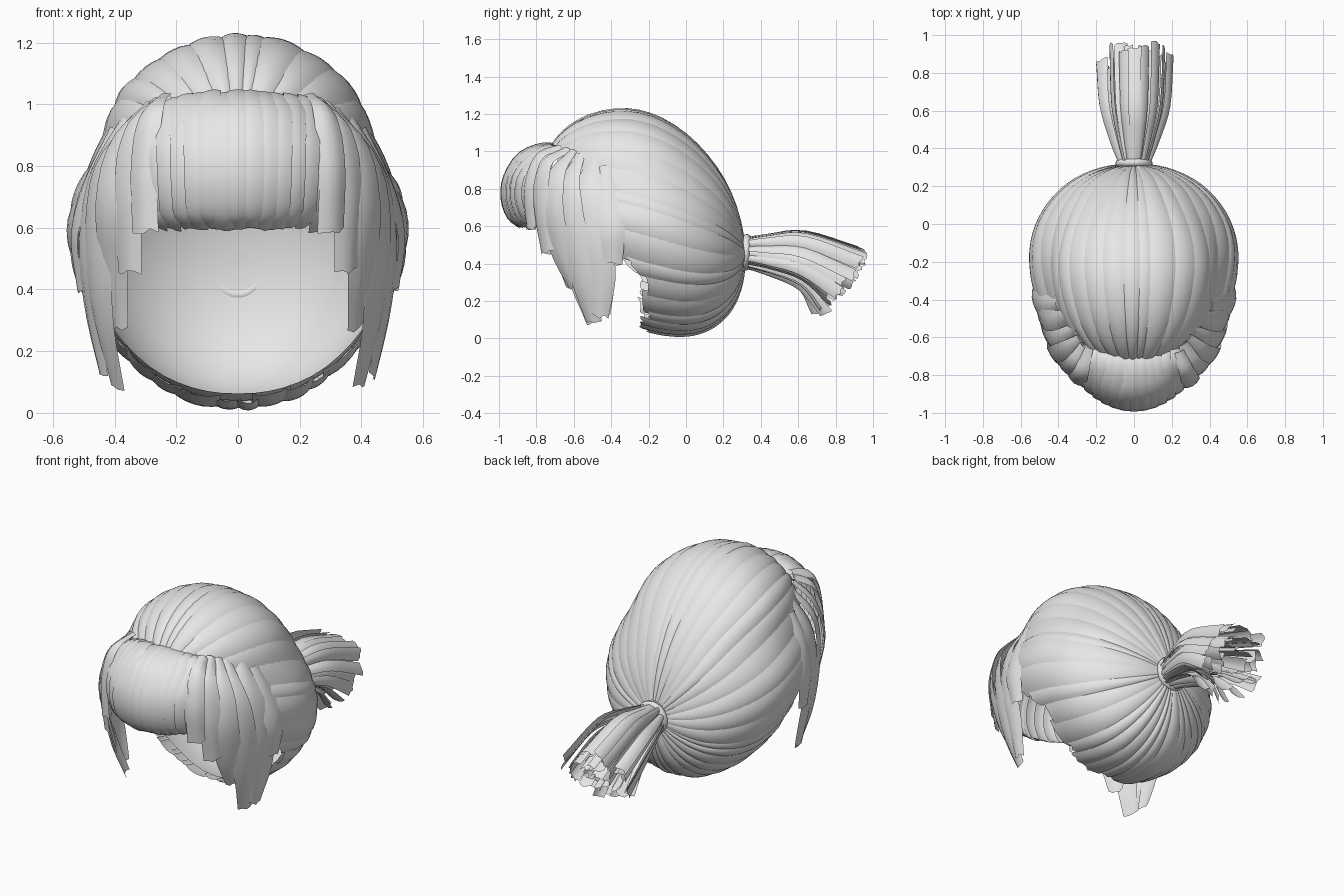
import bpy, math, random
from mathutils import Vector as V

if "Cube" in bpy.data.objects:
    bpy.data.objects.remove(bpy.data.objects["Cube"])

random.seed(4)
hair = bpy.data.materials.new("light grey hair")
hair.diffuse_color = (0.8, 0.8, 0.8, 1)
hair.use_nodes = True
hair.node_tree.nodes["Principled BSDF"].inputs["Base Color"].default_value = hair.diffuse_color


def make(name, grids):
    """Mesh made of point grids (rows of columns), one grid per strand."""
    verts, faces = [], []
    for g in grids:
        o, n = len(verts), len(g[0])
        verts += [p for row in g for p in row]
        for i in range(len(g) - 1):
            for j in range(n - 1):
                a = o + i * n + j
                faces.append((a, a + 1, a + n + 1, a + n))
    me = bpy.data.meshes.new(name)
    me.from_pydata(verts, [], faces)
    me.materials.append(hair)
    ob = bpy.data.objects.new(name, me)
    bpy.context.collection.objects.link(ob)
    bpy.ops.object.select_all(action='DESELECT')
    ob.select_set(True)
    bpy.context.view_layer.objects.active = ob
    bpy.ops.object.shade_smooth_by_angle(angle=math.radians(40))
    return ob


def spline(pts, n):
    """Smooth curve through a few points."""
    p = [V(q) for q in pts]
    p = [2 * p[0] - p[1]] + p + [2 * p[-1] - p[-2]]
    out = []
    for k in range(n + 1):
        x = k / n * (len(p) - 3)
        i = min(int(x), len(p) - 4)
        t = x - i
        a, b, c, d = p[i:i + 4]
        out.append(0.5 * (2 * b + (c - a) * t + (2 * a - 5 * b + 4 * c - d) * t * t
                          + (3 * b - a - 3 * c + d) * t ** 3))
    return out


def ribbon(pts, widths, outward, bulge=0.015, jag=0.02, n=14, cols=5):
    """Curved strand along pts; outward(point) gives its facing."""
    path = spline(pts, n)
    rows = []
    for i, p in enumerate(path):
        t = (path[min(i + 1, n)] - path[max(i - 1, 0)]).normalized()
        nn = outward(p)
        nn = (nn - t * nn.dot(t)).normalized()
        w = t.cross(nn)
        s = i / n * (len(widths) - 1)
        k = min(int(s), len(widths) - 2)
        width = widths[k] + (widths[k + 1] - widths[k]) * (s - k)
        row = []
        for j in range(cols):
            c = 2 * j / (cols - 1) - 1
            q = p + w * c * width / 2 + nn * bulge * (1 - c * c)
            if i == n:
                q += t * random.uniform(-jag, jag)
            row.append(q)
        rows.append(row)
    return rows


# Skull cap: strands fanning out from the tie over a leaning ellipsoid
TILT = math.radians(15)
POLE = V((0, math.cos(TILT), -math.sin(TILT)))
UP = V((0, math.sin(TILT), math.cos(TILT)))
HAIRLINE = [(0, 153), (35, 150), (62, 143), (78, 126), (95, 111), (109, 104),
            (122, 94), (150, 92), (181, 95)]


def skull(theta, phi, r=1.0):
    d = POLE * math.cos(theta) + (UP * math.cos(phi) + V((1, 0, 0)) * math.sin(phi)) * math.sin(theta)
    z = 0.61 * d.z * r
    y = -0.18 - 0.25 * z + (0.48 if d.y > 0 else 0.6) * d.y * r
    slim = 1 - 0.07 * math.exp(-((d.z - 0.42) / 0.25) ** 2)
    return V((0.54 * d.x * r * slim, y, 0.62 + z))


def hairline(phi):
    a = abs(math.degrees(phi))
    a = min(a, 360 - a)
    for (a0, t0), (a1, t1) in zip(HAIRLINE, HAIRLINE[1:]):
        if a <= a1:
            return math.radians(t0 + (t1 - t0) * (a - a0) / (a1 - a0))


def cap_strand(phi, half, r0, jag):
    rows = []
    tip = random.uniform(-jag, jag)
    lean = random.uniform(-0.02, 0.02)
    for i in range(21):
        row = []
        for j in range(7):
            c = 1 - j / 3
            f = phi + c * half + lean * math.sin(math.pi * i / 20)
            end = hairline(f) + math.radians(tip + random.uniform(-1, 1))
            th = math.radians(9)
            th += (end - th) * i / 20
            flare = 0.025 * math.exp(-((abs(f) - 1.65) / 0.25) ** 2) * math.sin(th)
            r = r0 + flare + 0.02 * (1 - c * c) * min(1, math.sin(th) * 1.5 + 0.1)
            row.append(skull(th, f, r))
        rows.append(row)
    return rows


strands = []
edge = -math.pi
while edge < math.pi - 0.06:
    step = min(random.uniform(0.12, 0.26), math.pi - edge)
    phi = edge + step / 2
    strands.append(cap_strand(phi, step * random.uniform(0.6, 0.75), random.uniform(0.974, 0.99),
                              1 if abs(phi) < 1.2 else 4.5))
    edge += step
make("hair_cap", strands)

# Smooth scalp lining inside the cap
make("scalp_lining", [[[skull((hairline(f) - 0.05) * i / 24 + 0.001, f, 0.955)
                        for f in [math.pi - 2 * math.pi * j / 64 for j in range(65)]]
                       for i in range(25)]])

# Rolled fringe over the forehead
fringe = []
M = 13
for i in range(M):
    u = 2 * i / (M - 1) - 1
    d = 0.13 * u * u
    e = random.uniform(-0.008, 0.008)
    pts = [(0.25 * u, -0.66 + d / 3, 1.02 - d / 3), (0.27 * u, -0.76 + d / 2, 1.04 - d / 3 + e),
           (0.275 * u, -0.89 + d, 0.99 - d / 4), (0.275 * u, -0.97 + d, 0.87),
           (0.27 * u, -0.985 + d, 0.75), (0.265 * u, -0.95 + d, 0.645), (0.255 * u, -0.89 + d, 0.6 + e)]
    fringe.append(ribbon(pts, [0.06, 0.08, 0.08, 0.065],
                         lambda p: p - V((p.x * 0.4, -0.62, 0.78)), 0.007, 0.008, 18))
make("fringe", fringe)

# Side locks framing the face: path and widths, mirrored left and right
LOCKS = [
    ([(.24, -.66, 1.02), (.28, -.78, .97), (.305, -.84, .8), (.3, -.82, .59)], [.06, .1, .1]),
    ([(.26, -.64, 1.01), (.32, -.74, .93), (.355, -.78, .72), (.35, -.75, .46)], [.06, .13, .1]),
    ([(.28, -.6, 1.0), (.37, -.69, .88), (.41, -.71, .68), (.4, -.66, .45), (.38, -.6, .28)], [.06, .15, .16, .08]),
    ([(.31, -.56, .98), (.415, -.62, .82), (.455, -.61, .6), (.44, -.55, .32), (.39, -.5, .09)], [.06, .16, .17, .09]),
    ([(.35, -.48, .97), (.45, -.52, .78), (.49, -.49, .55), (.475, -.45, .33), (.43, -.46, .12)], [.08, .18, .17, .09]),
    ([(.4, -.42, .92), (.48, -.42, .75), (.525, -.39, .58), (.505, -.39, .4)], [.08, .16, .1]),
]
for side, label in ((1, "right"), (-1, "left")):
    make("side_locks_" + label,
         [ribbon([(x * side, y + random.uniform(-.012, .012), z) for x, y, z in pts], w,
                 lambda p: p - V((0, -0.35, p.z * 0.5 + 0.32)), 0.016, 0.012)
          for pts, w in LOCKS])

# Ponytail: rings of loose strands, drooping and fanning, each twisted a little
tail = []
for count, size in ((19, 1.0), (14, 0.7), (8, 0.35)):
    for i in range(count):
        f = 2 * math.pi * (i + random.uniform(-.3, .3)) / count
        s = size * random.uniform(0.88, 1.06)
        a, b = s * math.cos(f), s * math.sin(f)
        k = max(0, min(1, (b + 1) / 2))
        e = random.uniform(-0.05, 0.03)
        pts = [(a * .07, .31, .46 + b * .075), (a * .12, .45, .45 + b * .105),
               (a * .17, .64 - .02 * (1 - k), .42 + b * .15),
               (a * .185, .71 + .25 * k ** .7 + e, .13 + .34 * k - e * 0.4)]
        turn = f + random.uniform(-0.7, 0.7)
        tail.append(ribbon(pts, [.03, .05, .065, .075],
                           lambda p, t=turn: V((math.cos(t), -0.1, math.sin(t))), 0.008, 0.012, 12))
make("ponytail", tail)

# Hair tie
bpy.ops.mesh.primitive_torus_add(major_segments=28, minor_segments=10, major_radius=0.078,
                                 minor_radius=0.021, location=(0, 0.32, 0.46),
                                 rotation=(math.radians(86), 0, 0))
tie = bpy.context.object
tie.name = "hair_tie"
tie.data.materials.append(hair)
bpy.ops.object.shade_smooth_by_angle(angle=math.radians(60))
